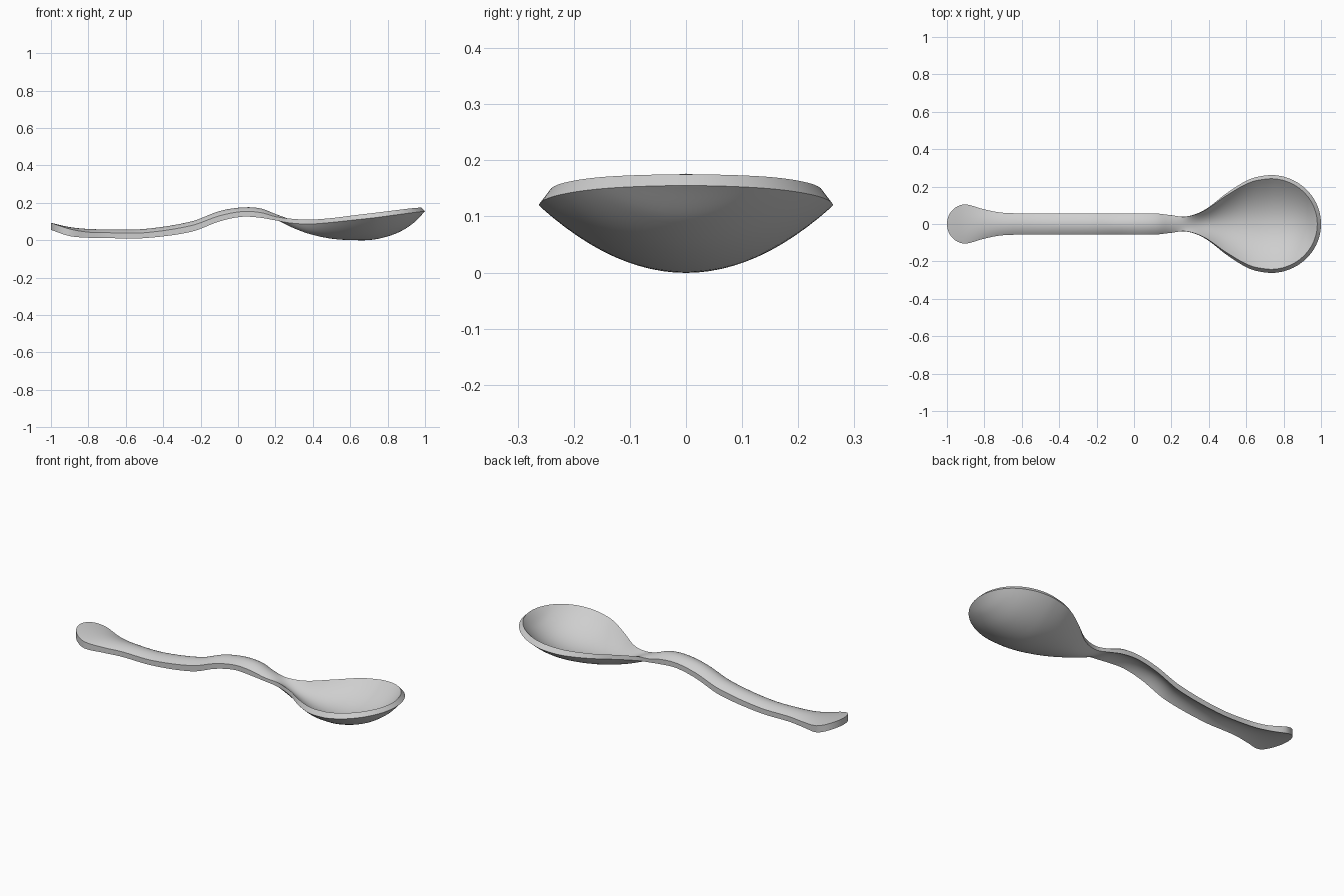
import bpy
import bmesh
import math

default_cube = bpy.data.objects.get("Cube")
if default_cube:
    bpy.data.objects.remove(default_cube, do_unlink=True)

# Stations along the spoon:
# x, half width, top edge z, top centre z, lower edge z, lower centre z
STATIONS = [
    (-1, .1, .093, .093, .055, .055),
    (-.9, .105, .06, .07, .022, .038),
    (-.8, .078, .043, .06, .013, .032),
    (-.7, .06, .04, .058, .011, .03),
    (-.5, .057, .04, .06, .011, .03),
    (-.25, .057, .078, .1, .045, .068),
    (-.1, .057, .13, .155, .1, .123),
    (.02, .057, .153, .175, .125, .143),
    (.12, .056, .148, .17, .12, .138),
    (.2, .047, .126, .14, .106, .112),
    (.28, .04, .115, .11, .092, .072),
    (.38, .077, .11, .065, .086, .034),
    (.5, .168, .118, .034, .095, .008),
    (.62, .24, .133, .025, .108, 0),
    (.73, .262, .146, .03, .12, .004),
    (.85, .262, .16, .06, .136, .038),
    (.94, .262, .17, .112, .148, .093),
    (1, .262, .175, .175, .155, .155),
]
BOWL_X, END_X = .73, -.9
ACROSS = 24


def slope(i, k):
    a, b = STATIONS[max(i - 1, 0)], STATIONS[min(i + 1, len(STATIONS) - 1)]
    return (b[k] - a[k]) / (b[0] - a[0])


def sample(x, k):
    """Smooth value of column k at position x."""
    i = max(j for j in range(len(STATIONS) - 1) if STATIONS[j][0] <= x or j == 0)
    a, b = STATIONS[i], STATIONS[i + 1]
    h = b[0] - a[0]
    t = (x - a[0]) / h
    s = 1 - t
    return (a[k] * (1 + 2 * t) * s * s + b[k] * (1 + 2 * s) * t * t
            + h * t * s * (s * slope(i, k) - t * slope(i + 1, k)))


def half_width(x):
    """Outline of the spoon, with elliptical ends."""
    if x >= BOWL_X:
        return .262 * math.sqrt(max(0, 1 - ((x - BOWL_X) / (1 - BOWL_X)) ** 2))
    if x <= END_X:
        return .105 * math.sqrt(max(0, 1 - ((x - END_X) / (1 + END_X)) ** 2))
    return sample(x, 1)


def section(x):
    """Closed ring: upper surface one way, lower surface back."""
    w = half_width(x)
    blend = min(max((x - .2) / .3, 0), 1)
    rim = 1 - .075 * blend
    top_x = x - .02 * max(0, (x - BOWL_X) / (1 - BOWL_X))
    top_edge, top_mid, low_edge, low_mid = (sample(x, k) for k in range(2, 6))
    us = [2 * i / ACROSS - 1 for i in range(ACROSS + 1)]
    upper = [(top_x, u * w * rim, top_edge + (top_mid - top_edge) * (1 - u * u))
             for u in us]
    lower = [(x, u * w, low_edge + (low_mid - low_edge) * (1 - u * u))
             for u in reversed(us)]
    return upper + lower


# Positions are packed closely towards both rounded ends
xs = [END_X - (1 + END_X) * math.cos(math.pi / 2 * i / 14) for i in range(14)]
xs += [END_X + (BOWL_X - END_X) * i / 90 for i in range(90)]
xs += [BOWL_X + (1 - BOWL_X) * math.sin(math.pi / 2 * i / 24) for i in range(25)]

# Spoon body
bm = bmesh.new()
rings = [[bm.verts.new(p) for p in section(x)] for x in xs]
for a, b in zip(rings, rings[1:]):
    n = len(a)
    for i in range(n):
        j = (i + 1) % n
        bm.faces.new((a[i], a[j], b[j], b[i]))
bmesh.ops.remove_doubles(bm, verts=bm.verts, dist=.0001)
bmesh.ops.dissolve_degenerate(bm, edges=bm.edges, dist=.0001)
bmesh.ops.recalc_face_normals(bm, faces=bm.faces)
mesh = bpy.data.meshes.new("spoon")
bm.to_mesh(mesh)
bm.free()
spoon = bpy.data.objects.new("spoon", mesh)
bpy.context.collection.objects.link(spoon)

# Light grey material
grey = bpy.data.materials.new("light grey")
grey.use_nodes = True
colour = (.62, .62, .62, 1)
grey.diffuse_color = colour
grey.node_tree.nodes["Principled BSDF"].inputs["Base Color"].default_value = colour
mesh.materials.append(grey)

# Smooth surfaces with crisp rim edges
bpy.ops.object.select_all(action="DESELECT")
spoon.select_set(True)
bpy.context.view_layer.objects.active = spoon
bpy.ops.object.shade_smooth_by_angle(angle=math.radians(35))
